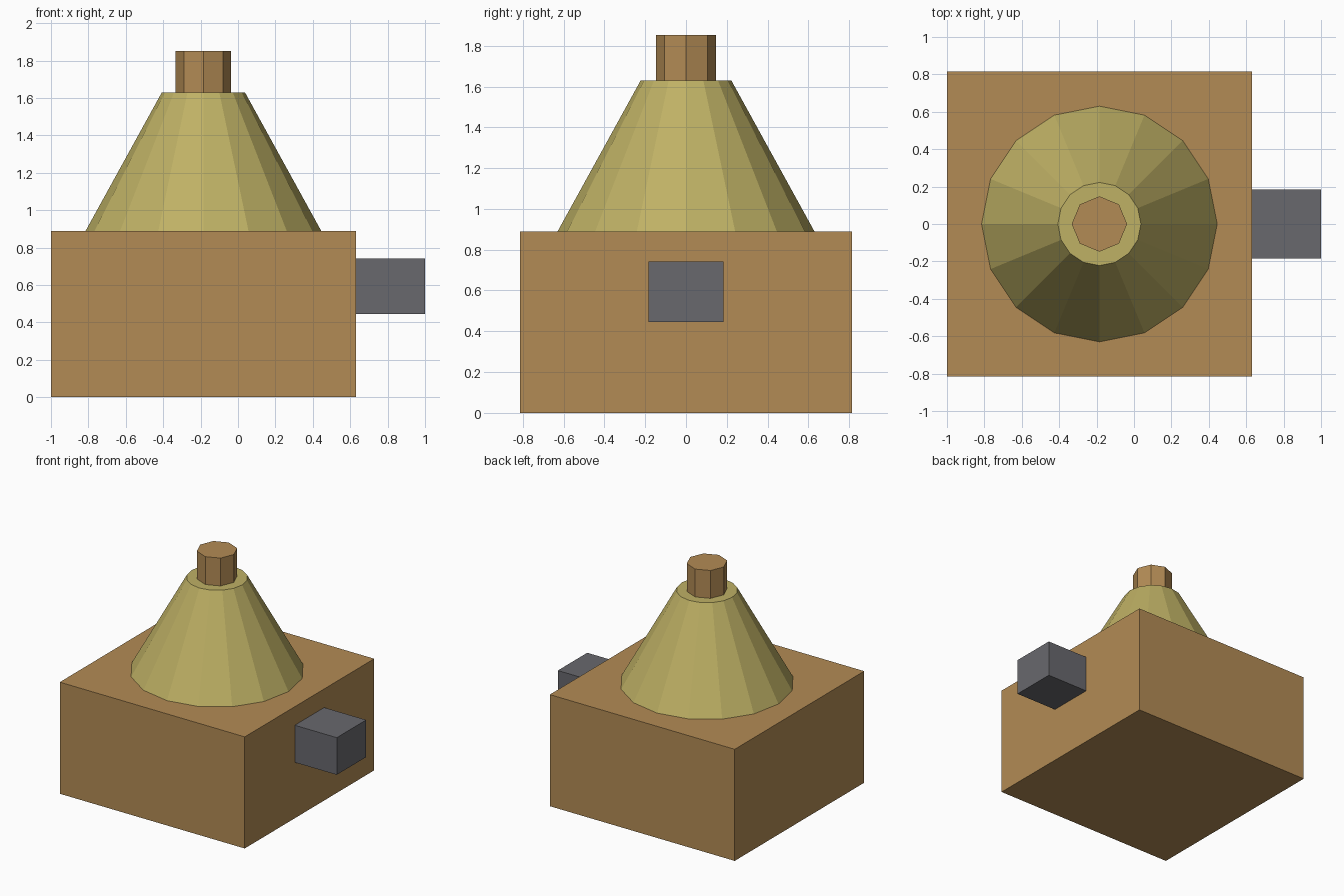
import bpy

if "Cube" in bpy.data.objects:
    bpy.data.objects.remove(bpy.data.objects["Cube"])

CX = -0.185      # shared axis of body, cone and cap
BODY_TOP = 0.889
CONE_TOP = 1.63


def paint(obj, name, color):
    obj.name = name
    mat = bpy.data.materials.get(name) or bpy.data.materials.new(name)
    mat.diffuse_color = (*color, 1.0)
    mat.use_nodes = True
    mat.node_tree.nodes["Principled BSDF"].inputs["Base Color"].default_value = mat.diffuse_color
    obj.data.materials.append(mat)


def box(name, center, size, color):
    bpy.ops.mesh.primitive_cube_add(size=1, location=center)
    obj = bpy.context.object
    obj.scale = size
    bpy.ops.object.transform_apply(location=False, rotation=False, scale=True)
    paint(obj, name, color)


def frustum(name, sides, r1, r2, z0, z1, color):
    bpy.ops.mesh.primitive_cone_add(vertices=sides, radius1=r1, radius2=r2,
                                    depth=z1 - z0, location=(CX, 0, (z0 + z1) / 2))
    paint(bpy.context.object, name, color)


BROWN = (0.45, 0.26, 0.09)
STRAW = (0.52, 0.44, 0.13)
GREY = (0.14, 0.14, 0.155)

# Square body
box("body", (CX, 0, BODY_TOP / 2), (1.63, 1.63, BODY_TOP), BROWN)
# Tapered roof
frustum("cone_roof", 16, 0.63, 0.222, BODY_TOP, CONE_TOP, STRAW)
# Octagonal cap on top
frustum("cap", 8, 0.148, 0.148, CONE_TOP, 1.852, BROWN)
# Block projecting from the right side
box("side_block", (0.815, 0, 0.593), (0.37, 0.37, 0.296), GREY)
